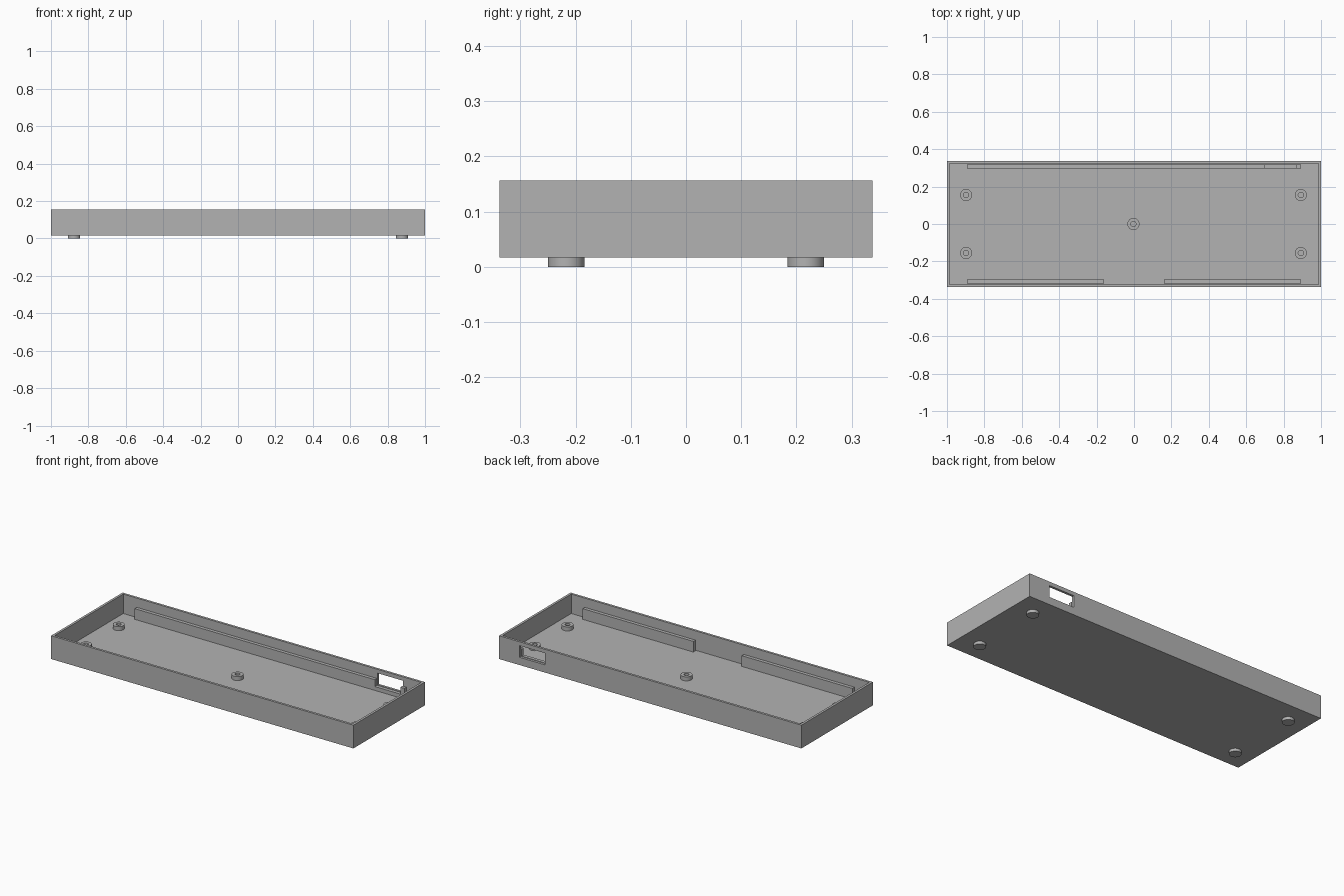
import bpy, bmesh, math
from mathutils import Matrix, Vector

old = bpy.data.objects.get("Cube")
if old:
    bpy.data.objects.remove(old, do_unlink=True)

grey = bpy.data.materials.new("plain grey")
grey.use_nodes = True
grey.diffuse_color = (0.45, 0.45, 0.45, 1)
grey.node_tree.nodes["Principled BSDF"].inputs["Base Color"].default_value = grey.diffuse_color

LENGTH, DEPTH, WALL = 2.0, 0.676, 0.02
BASE, FLOOR, RIM = 0.017, 0.04, 0.156
INNER_Y = DEPTH / 2 - WALL


def finish(name, bm):
    bmesh.ops.recalc_face_normals(bm, faces=bm.faces)
    mesh = bpy.data.meshes.new(name)
    bm.to_mesh(mesh)
    bm.free()
    mesh.materials.append(grey)
    obj = bpy.data.objects.new(name, mesh)
    bpy.context.collection.objects.link(obj)
    return obj


def box_bm(low, high):
    low, high = Vector(low), Vector(high)
    bm = bmesh.new()
    bmesh.ops.create_cube(bm, size=1, matrix=Matrix.Translation((low + high) / 2)
                          @ Matrix.Diagonal((*(high - low), 1)))
    return bm


def lathe(name, profile, x, y, sides=32):
    # Spin a radius/height profile around a vertical axis
    bm = bmesh.new()
    verts = [bm.verts.new((r, 0, z)) for r, z in profile]
    edges = [bm.edges.new(pair) for pair in zip(verts, verts[1:])]
    bmesh.ops.spin(bm, geom=verts + edges, cent=(0, 0, 0), axis=(0, 0, 1),
                   angle=math.tau, steps=sides, use_duplicate=False)
    bmesh.ops.remove_doubles(bm, verts=bm.verts, dist=0.0001)
    obj = finish(name, bm)
    obj.location = (x, y, 0)
    bpy.ops.object.select_all(action="DESELECT")
    obj.select_set(True)
    bpy.context.view_layer.objects.active = obj
    bpy.ops.object.shade_smooth_by_angle(angle=math.radians(35))


# Open tray: a box with its top inset and pushed down to the floor
bm = box_bm((-LENGTH / 2, -DEPTH / 2, BASE), (LENGTH / 2, DEPTH / 2, RIM))
top = max(bm.faces, key=lambda f: f.calc_center_median().z)
bmesh.ops.inset_region(bm, faces=[top], thickness=WALL)
pocket = bmesh.ops.extrude_face_region(bm, geom=[top])
bmesh.ops.translate(bm, vec=(0, 0, FLOOR - RIM),
                    verts=[v for v in pocket["geom"] if isinstance(v, bmesh.types.BMVert)])
if top.is_valid:
    bmesh.ops.delete(bm, geom=[top], context="FACES_ONLY")
tray = finish("tray", bm)

# Support ledges along the long walls
LEDGE_TOP, LEDGE_END, LEDGE = 0.104, 0.892, 0.02
back_ledge = finish("back_ledge", box_bm((-LEDGE_END, INNER_Y - LEDGE, FLOOR),
                                         (LEDGE_END, INNER_Y, LEDGE_TOP)))
for name, x0, x1 in (("front_ledge_right", -LEDGE_END, -0.16),
                     ("front_ledge_left", 0.16, LEDGE_END)):
    finish(name, box_bm((x0, -INNER_Y, FLOOR), (x1, -INNER_Y + LEDGE, LEDGE_TOP)))

# Connector opening through the back wall and ledge
cutter = finish("port_cutter", box_bm((0.697, 0.25, 0.063), (0.865, 0.4, 0.133)))
cutter.hide_render = True
for part in (tray, back_ledge):
    cut = part.modifiers.new("port opening", "BOOLEAN")
    cut.operation, cut.solver, cut.object = "DIFFERENCE", "EXACT", cutter
    bpy.context.view_layer.objects.active = part
    bpy.ops.object.modifier_apply(modifier=cut.name)
bpy.data.objects.remove(cutter, do_unlink=True)

# Hollow screw posts on the floor
POST, BORE, POST_TOP = 0.032, 0.014, 0.064
spots = [(x, y) for x in (-0.898, 0.892) for y in (-0.155, 0.155)] + [(-0.003, 0)]
for i, (x, y) in enumerate(spots, 1):
    lathe(f"screw_post_{i}", [(POST, FLOOR), (POST, POST_TOP), (BORE, POST_TOP), (BORE, FLOOR)], x, y)

# Round feet underneath
for side, x in (("left", 0.877), ("right", -0.877)):
    for end, y in (("front", -0.217), ("back", 0.217)):
        lathe(f"{end}_{side}_foot", [(0, 0), (0.033, 0), (0.033, BASE), (0, BASE)], x, y)
